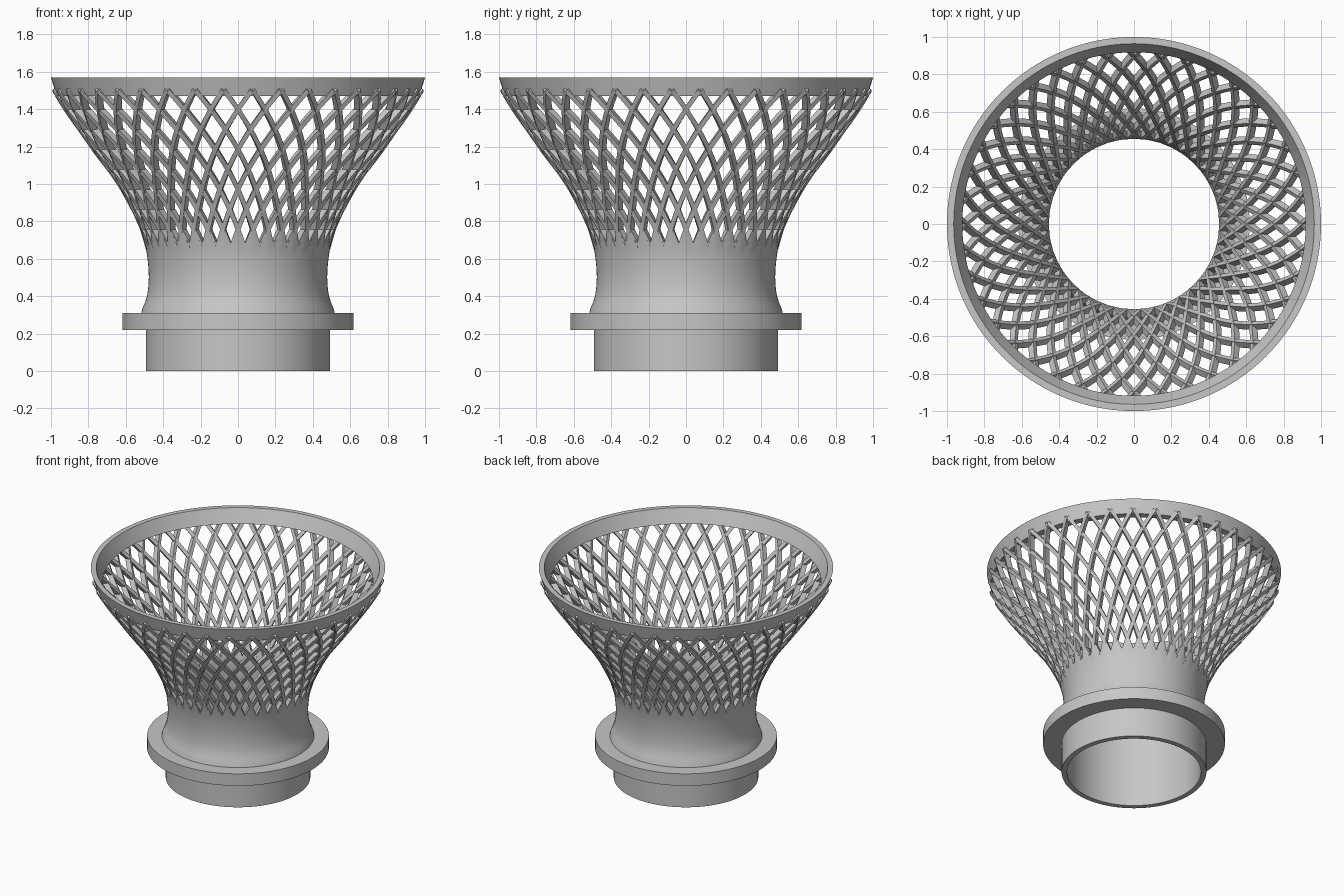
import bpy, bmesh, math
from mathutils import Vector

if "Cube" in bpy.data.objects:
    bpy.data.objects.remove(bpy.data.objects["Cube"], do_unlink=True)

grey = bpy.data.materials.new("plain grey")
grey.use_nodes = True
COLOR = (0.57, 0.57, 0.57, 1)
grey.diffuse_color = COLOR
grey.node_tree.nodes["Principled BSDF"].inputs["Base Color"].default_value = COLOR

STRANDS = 40          # strands per direction
HALF_CELLS = 8        # half diamonds from bottom to top
Z_LOW, Z_HIGH = 0.65, 1.505
STEPS = 32
WIDTH, DEPTH = 0.025, 0.036
# Outer silhouette of the flared wall, as (radius, height)
FLARE = [(0.52, 0.31), (0.487, 0.4), (0.477, 0.5), (0.484, 0.6), (0.50, 0.69),
         (0.545, 0.81), (0.645, 1.0), (0.79, 1.2), (0.93, 1.4), (1.0, 1.51)]


def radius_at(z):
    """Smooth interpolation of the flare silhouette."""
    n = len(FLARE)
    i = max(j for j in range(n - 1) if FLARE[j][1] <= z or j == 0)
    slope = lambda j: ((FLARE[min(j + 1, n - 1)][0] - FLARE[max(j - 1, 0)][0])
                       / (FLARE[min(j + 1, n - 1)][1] - FLARE[max(j - 1, 0)][1]))
    (r0, z0), (r1, z1) = FLARE[i], FLARE[i + 1]
    h = z1 - z0
    t = (z - z0) / h
    return ((2*t**3 - 3*t**2 + 1) * r0 + (t**3 - 2*t**2 + t) * h * slope(i)
            + (3*t**2 - 2*t**3) * r1 + (t**3 - t**2) * h * slope(i + 1))


def finish(name, bm):
    bmesh.ops.recalc_face_normals(bm, faces=bm.faces)
    mesh = bpy.data.meshes.new(name)
    bm.to_mesh(mesh)
    bm.free()
    mesh.materials.append(grey)
    obj = bpy.data.objects.new(name, mesh)
    bpy.context.collection.objects.link(obj)
    bpy.ops.object.select_all(action="DESELECT")
    obj.select_set(True)
    bpy.context.view_layer.objects.active = obj
    bpy.ops.object.shade_smooth_by_angle(angle=math.radians(30))


def lathe(name, profile_at, sides=4 * STRANDS):
    """Closed profile of (radius, height), chosen per side, turned around z."""
    bm = bmesh.new()
    rings = []
    for k in range(sides):
        a = 2 * math.pi * k / sides
        rings.append([bm.verts.new((r * math.cos(a), r * math.sin(a), z))
                      for r, z in profile_at(k)])
    for k in range(sides):
        a, b = rings[k], rings[(k + 1) % sides]
        for j in range(len(a)):
            m = (j + 1) % len(a)
            bm.faces.new((a[j], b[j], b[m], a[m]))
    finish(name, bm)


def neck_profile(k):
    """Neck wall whose top edge zigzags along the lowest strands."""
    half_cell = (Z_HIGH - Z_LOW) / HALF_CELLS
    top = Z_LOW + 0.01 + half_cell * abs(k % 4 - 2) / 2
    heights = [0.30 + 0.34 * j / 12 for j in range(13)] + [top]
    outer = [(radius_at(max(z, 0.31)), z) for z in heights]
    inner = [(max(0.455, r - 0.037) if z > 0.45 else 0.455, z) for r, z in outer]
    return outer + inner[::-1]


# Base collar, flange, flared neck and top rim
lathe("base_collar", lambda k: [(0.492, 0), (0.492, 0.25), (0.455, 0.25), (0.455, 0)])
lathe("flange", lambda k: [(0.618, 0.22), (0.618, 0.31), (0.455, 0.31), (0.455, 0.22)])
lathe("neck", neck_profile)
lathe("top_rim", lambda k: [(1.0, 1.57), (0.97, 1.47), (0.918, 1.47), (0.964, 1.57)])


def strand(bm, start, hand):
    """Square bar twisting evenly up the flared surface."""
    path = []
    for i in range(STEPS + 1):
        z = Z_LOW + (Z_HIGH - Z_LOW) * i / STEPS
        a = start + hand * HALF_CELLS * math.pi / STRANDS * i / STEPS
        r = radius_at(z) - DEPTH / 2 - 0.001
        path.append(Vector((r * math.cos(a), r * math.sin(a), z)))
    rings = []
    for i, p in enumerate(path):
        along = (path[min(i + 1, STEPS)] - path[max(i - 1, 0)]).normalized()
        out = Vector((p.x, p.y, 0)).normalized()
        side = along.cross(out).normalized()
        out = side.cross(along).normalized()
        rings.append([bm.verts.new(p + side * u * WIDTH / 2 + out * v * DEPTH / 2)
                      for u, v in ((-1, -1), (1, -1), (1, 1), (-1, 1))])
    for a, b in zip(rings, rings[1:]):
        for j in range(4):
            m = (j + 1) % 4
            bm.faces.new((a[j], a[m], b[m], b[j]))
    bm.faces.new(rings[0])
    bm.faces.new(rings[-1])


# Crossing lattice strands
for name, hand in (("left_hand_strands", 1), ("right_hand_strands", -1)):
    bm = bmesh.new()
    for k in range(STRANDS):
        strand(bm, 2 * math.pi * (k + 0.5) / STRANDS, hand)
    finish(name, bm)
